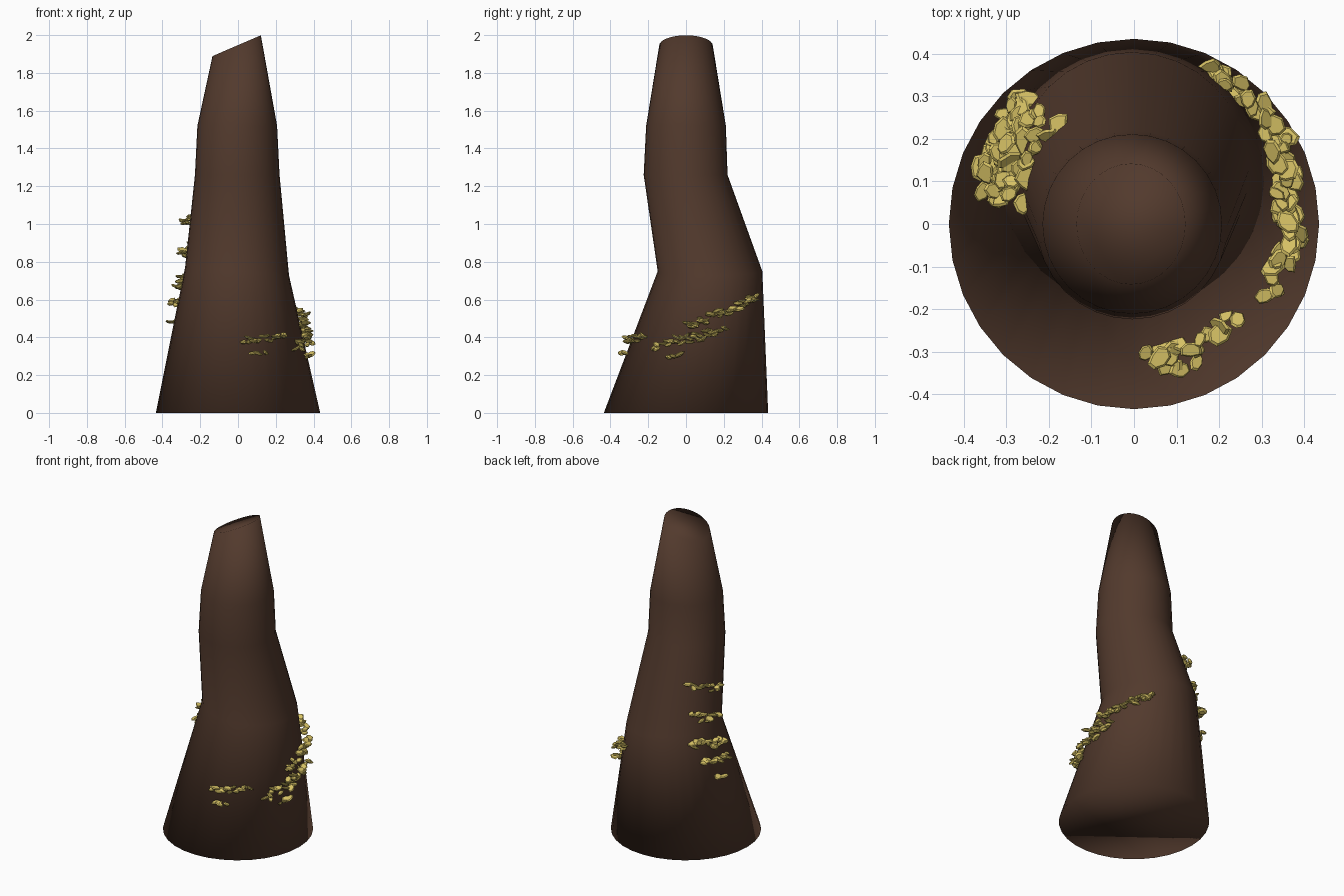
import bpy, bmesh, random
from math import sin, cos, pi, radians
from mathutils import Vector, Matrix, Euler

if "Cube" in bpy.data.objects:
    bpy.data.objects.remove(bpy.data.objects["Cube"])

random.seed(4)

def material(name, rgb):
    m = bpy.data.materials.new(name)
    m.diffuse_color = (*rgb, 1)
    m.use_nodes = True
    m.node_tree.nodes["Principled BSDF"].inputs["Base Color"].default_value = m.diffuse_color
    return m

def finish(bm, name, mat, smooth):
    bmesh.ops.recalc_face_normals(bm, faces=bm.faces)
    me = bpy.data.meshes.new(name)
    bm.to_mesh(me)
    bm.free()
    for p in me.polygons:
        p.use_smooth = smooth
    me.materials.append(mat)
    ob = bpy.data.objects.new(name, me)
    bpy.context.collection.objects.link(ob)

bark = material("bark", (0.085, 0.042, 0.026))
fungus = material("fungus", (0.68, 0.54, 0.13))

# Trunk rings: z, centre x, centre y, x radius, y radius, slope of z along x
RINGS = [(0, 0, 0, .435, .435, 0), (.75, -.005, .127, .275, .277, -.08),
         (1.26, -.004, -.002, .224, .222, 0), (1.52, -.004, 0, .211, .211, 0),
         (1.944, -.007, 0, .128, .142, .43)]
SIDES = 32

# Broken trunk with a slanted top
bm = bmesh.new()
loops = []
for z, cx, cy, rx, ry, slope in RINGS:
    loop = []
    for i in range(SIDES):
        a = 2 * pi * i / SIDES
        loop.append(bm.verts.new((cx + rx * cos(a), cy + ry * sin(a), z + slope * rx * cos(a))))
    loops.append(loop)
for lo, hi in zip(loops, loops[1:]):
    for i in range(SIDES):
        j = (i + 1) % SIDES
        bm.faces.new((lo[i], lo[j], hi[j], hi[i]))
bm.faces.new(loops[0][::-1])
bm.faces.new(loops[-1])
finish(bm, "trunk", bark, True)

def on_trunk(a, z, out):
    """Point at angle a and height z, pushed out from the bark."""
    for p, q in zip(RINGS, RINGS[1:]):
        if p[0] <= z <= q[0]:
            t = (z - p[0]) / (q[0] - p[0])
            cx, cy, r = (p[k] + (q[k] - p[k]) * t for k in (1, 2, 3))
            return Vector((cx + (r + out) * cos(a), cy + (r + out) * sin(a), z))

def add_flake(bm, a, z):
    """Thin irregular bracket, wider on its upper face."""
    size = random.uniform(.018, .032)
    pos = on_trunk(a, z, random.uniform(.005, .045))
    tilt = Euler((random.gauss(0, .3), random.gauss(0, .3), a + random.gauss(0, .6))).to_matrix().to_4x4()
    m = Matrix.Translation(pos) @ tilt
    radii = [size * random.uniform(.75, 1.15) for _ in range(7)]
    rings = []
    for h, s in ((-.007, .55), (.002, 1), (.007, .8)):
        rings.append([bm.verts.new(m @ Vector((.8 * s * r * cos(2 * pi * i / 7),
                                               1.1 * s * r * sin(2 * pi * i / 7), h)))
                      for i, r in enumerate(radii)])
    for lo, hi in zip(rings, rings[1:]):
        for i in range(7):
            j = (i + 1) % 7
            bm.faces.new((lo[i], lo[j], hi[j], hi[i]))
    bm.faces.new(rings[0][::-1])
    bm.faces.new(rings[-1])

# Fungus rows: start angle, end angle, start z, end z, count, height scatter
ROWS = {
    "fungus_front": [(-86, -50, .385, .40, 14, .015), (-80, -68, .315, .32, 3, .005)],
    "fungus_right": [(-36, 21, .35, .44, 30, .022), (-13, 56, .46, .62, 34, .022),
                     (-22, -10, .29, .31, 4, .012)],
    "fungus_left": [(133, 184, 1.05, 1.0, 14, .015), (140, 182, .88, .83, 12, .02),
                    (143, 190, .72, .67, 20, .025), (152, 190, .60, .58, 14, .012),
                    (165, 175, .49, .48, 2, .005)],
}
for name, rows in ROWS.items():
    bm = bmesh.new()
    for a0, a1, z0, z1, n, scatter in rows:
        for i in range(n):
            t = (i + random.random()) / n
            add_flake(bm, radians(a0 + (a1 - a0) * t),
                      z0 + (z1 - z0) * t + random.uniform(-scatter, scatter))
    finish(bm, name, fungus, False)
